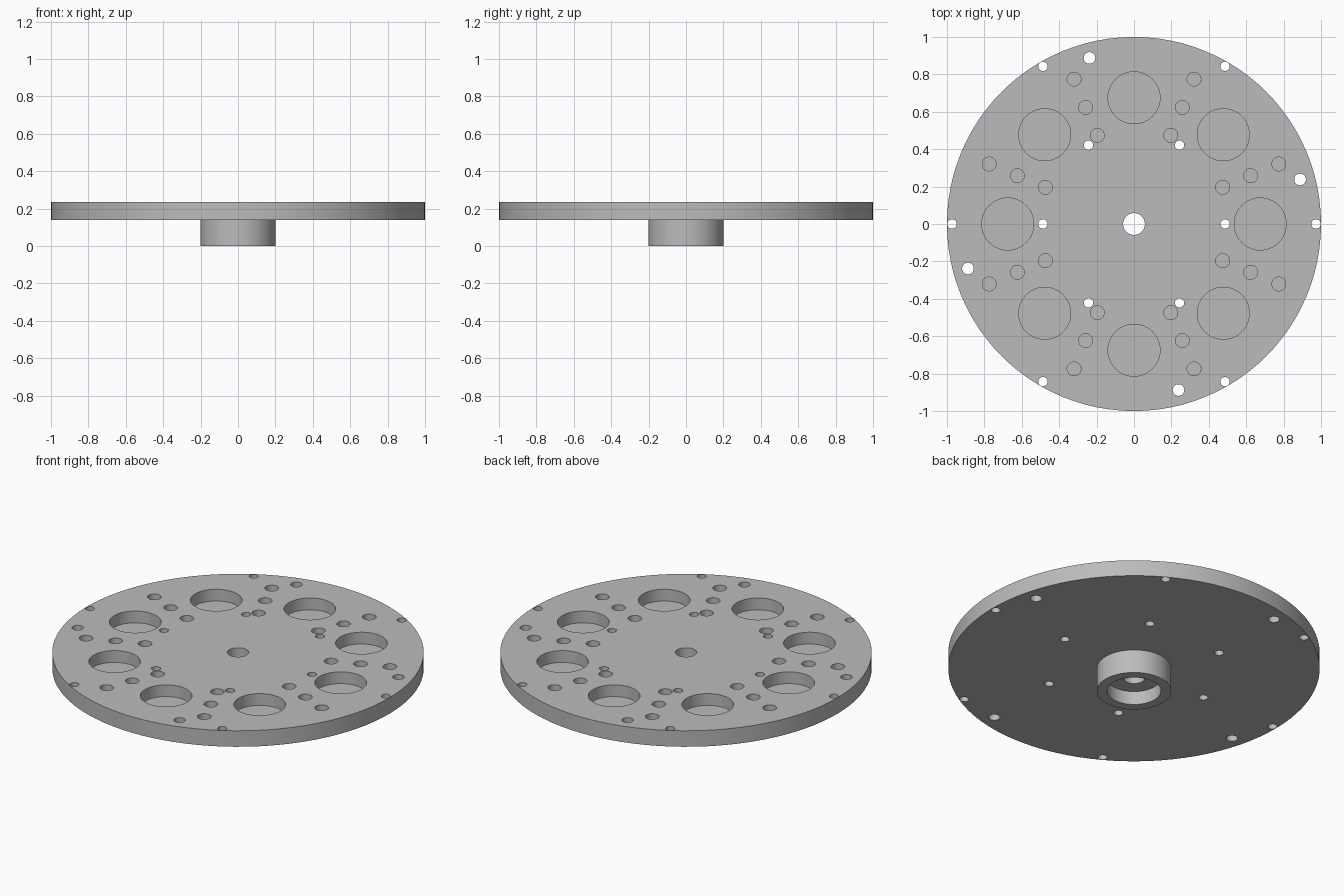
import bpy, bmesh
from math import cos, sin, pi, radians
from mathutils import Matrix, Vector

cube = bpy.data.objects.get("Cube")
if cube:
    bpy.data.objects.remove(cube, do_unlink=True)

# Key heights
BASE, TOP = 0.14, 0.235
POCKET_FLOOR = TOP - 0.07

steel = bpy.data.materials.new("plain grey metal")
steel.use_nodes = True
GREY = (0.5, 0.5, 0.5, 1)
steel.diffuse_color = GREY
steel.node_tree.nodes["Principled BSDF"].inputs["Base Color"].default_value = GREY


def make_object(name, bm):
    bmesh.ops.recalc_face_normals(bm, faces=bm.faces)
    mesh = bpy.data.meshes.new(name)
    bm.to_mesh(mesh)
    bm.free()
    mesh.materials.append(steel)
    obj = bpy.data.objects.new(name, mesh)
    bpy.context.collection.objects.link(obj)
    return obj


def lathe(name, profile, steps):
    """Revolve a closed radius/height profile around z."""
    bm = bmesh.new()
    verts = [bm.verts.new((r, 0, z)) for r, z in profile]
    edges = [bm.edges.new((v, verts[i - 1])) for i, v in enumerate(verts)]
    bmesh.ops.spin(bm, geom=verts + edges, cent=(0, 0, 0), axis=(0, 0, 1),
                   angle=2 * pi, steps=steps, use_merge=True)
    bmesh.ops.remove_doubles(bm, verts=bm.verts, dist=1e-5)
    return make_object(name, bm)


def ring_of_drills(bm, count, ring, radius, bottom, start=0, sides=32):
    """Add a circle of vertical drill cylinders reaching above the plate."""
    top = TOP + 0.05
    for i in range(count):
        a = radians(start) + 2 * pi * i / count
        centre = Vector((ring * cos(a), ring * sin(a), (top + bottom) / 2))
        bmesh.ops.create_cone(bm, cap_ends=True, segments=sides, radius1=radius,
                              radius2=radius, depth=top - bottom,
                              matrix=Matrix.Translation(centre))


# Round plate with a lower hub and a stepped centre bore
plate = lathe("plate_with_hub", [(0.058, TOP), (1, TOP), (1, BASE), (0.2, BASE),
                                 (0.2, 0), (0.145, 0), (0.145, 0.08), (0.058, 0.08)], 96)

# Blind pockets and through holes
drills = bmesh.new()
ring_of_drills(drills, 8, 0.675, 0.139, POCKET_FLOOR, sides=48)
for ring in (0.513, 0.675, 0.838):
    ring_of_drills(drills, 8, ring, 0.037, POCKET_FLOOR, start=22.5)
through = BASE - 0.05
for ring in (0.487, 0.973):
    ring_of_drills(drills, 6, ring, 0.025, through)
ring_of_drills(drills, 4, 0.919, 0.031, through, start=15)
cutter = make_object("hole_cutter", drills)
cutter.hide_render = True

cut = plate.modifiers.new("holes", "BOOLEAN")
cut.operation = "DIFFERENCE"
cut.solver = "EXACT"
cut.object = cutter
bpy.context.view_layer.objects.active = plate
plate.select_set(True)
cutter.select_set(False)
bpy.ops.object.modifier_apply(modifier=cut.name)
bpy.data.objects.remove(cutter, do_unlink=True)
bpy.ops.object.shade_smooth_by_angle(angle=radians(30))
